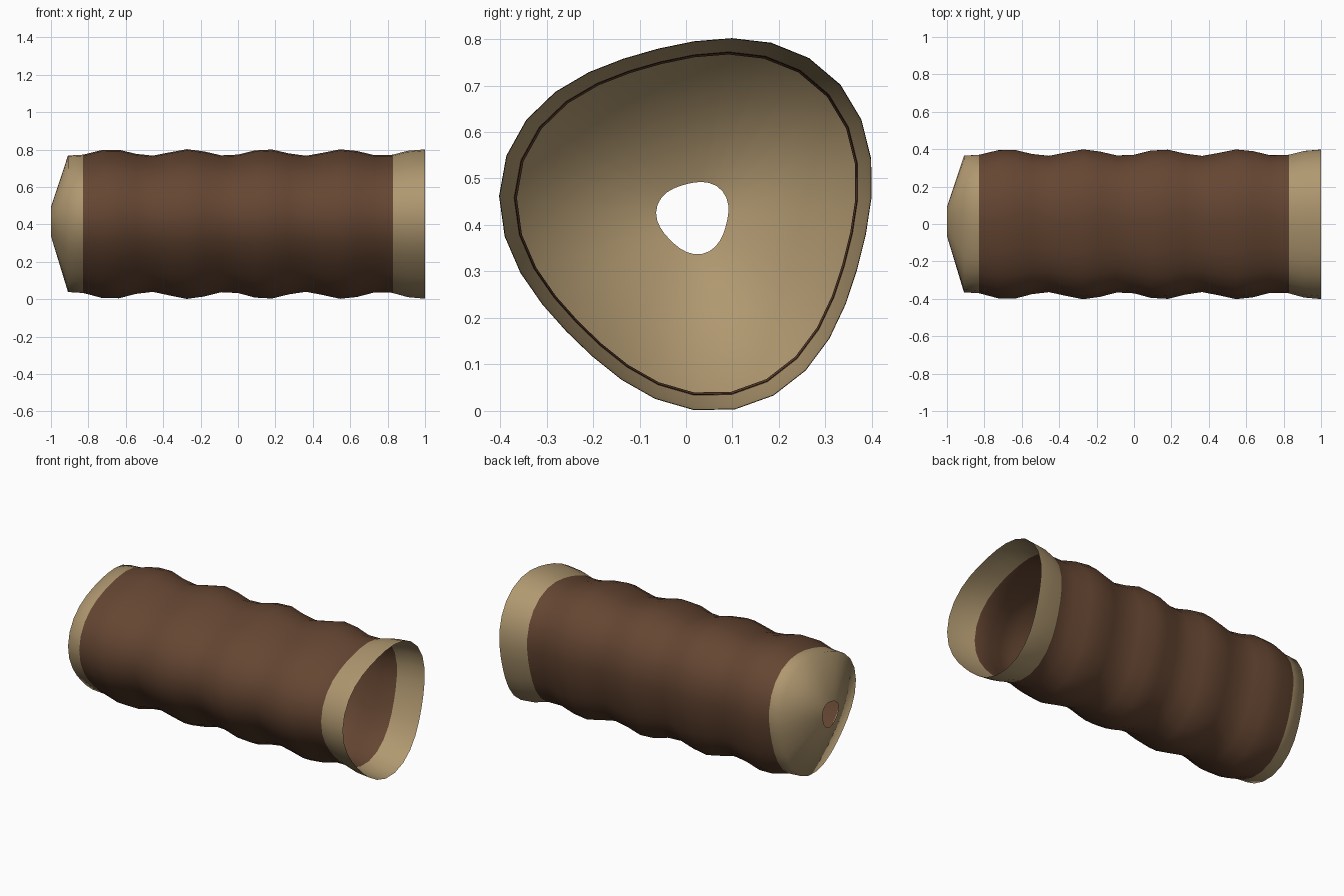
import bpy, bmesh
from math import cos, sin, radians, pi

cube = bpy.data.objects.get("Cube")
if cube:
    bpy.data.objects.remove(cube, do_unlink=True)

SIDES, RINGS = 30, 22
CENTRE_Y, CENTRE_Z = 0.017, 0.418
BAND = 0.829  # distance from the middle where the pale ends begin


def make_material(name, rgb):
    mat = bpy.data.materials.new(name)
    mat.use_nodes = True
    mat.diffuse_color = (*rgb, 1)
    mat.node_tree.nodes["Principled BSDF"].inputs["Base Color"].default_value = (*rgb, 1)
    return mat


def radius(angle):
    """Rounded three-lobed cross-section."""
    return 0.397 * (1 + 0.07 * cos(3 * (angle - radians(45))))


def swell(x):
    """Gentle ripples along the length, with the far end drawn in to a hole."""
    if x < -0.99:
        return 0.194
    step = (x + 1) * RINGS / 2
    return 0.954 + 0.046 * cos(2 * pi * (step - 3.55) / 4.55)


# Ring positions, with two extra loops at the colour borders
stations = sorted([-1 + 2 * k / RINGS for k in range(RINGS + 1)] + [-BAND, BAND])

bm = bmesh.new()
rings = []
for x in stations:
    ring = []
    for i in range(SIDES):
        a = radians(6) + 2 * pi * i / SIDES
        r = radius(a) * swell(x)
        ring.append(bm.verts.new((x, CENTRE_Y + r * cos(a), CENTRE_Z + r * sin(a))))
    rings.append(ring)

# Tube wall: pale at both ends, brown between
for x0, x1, lower, upper in zip(stations, stations[1:], rings, rings[1:]):
    for i in range(SIDES):
        j = (i + 1) % SIDES
        face = bm.faces.new((lower[i], lower[j], upper[j], upper[i]))
        face.smooth = True
        face.material_index = 1 if abs((x0 + x1) / 2) > BAND else 0
bm.normal_update()
# Point the normals away from the axis
if sum((f.calc_center_median().z - CENTRE_Z) * f.normal.z for f in bm.faces) < 0:
    bmesh.ops.reverse_faces(bm, faces=bm.faces[:])

mesh = bpy.data.meshes.new("rippled_tube")
bm.to_mesh(mesh)
bm.free()
mesh.materials.append(make_material("dark brown", (0.130, 0.061, 0.032)))
mesh.materials.append(make_material("pale tan", (0.434, 0.314, 0.162)))
tube = bpy.data.objects.new("rippled_tube", mesh)
bpy.context.collection.objects.link(tube)
